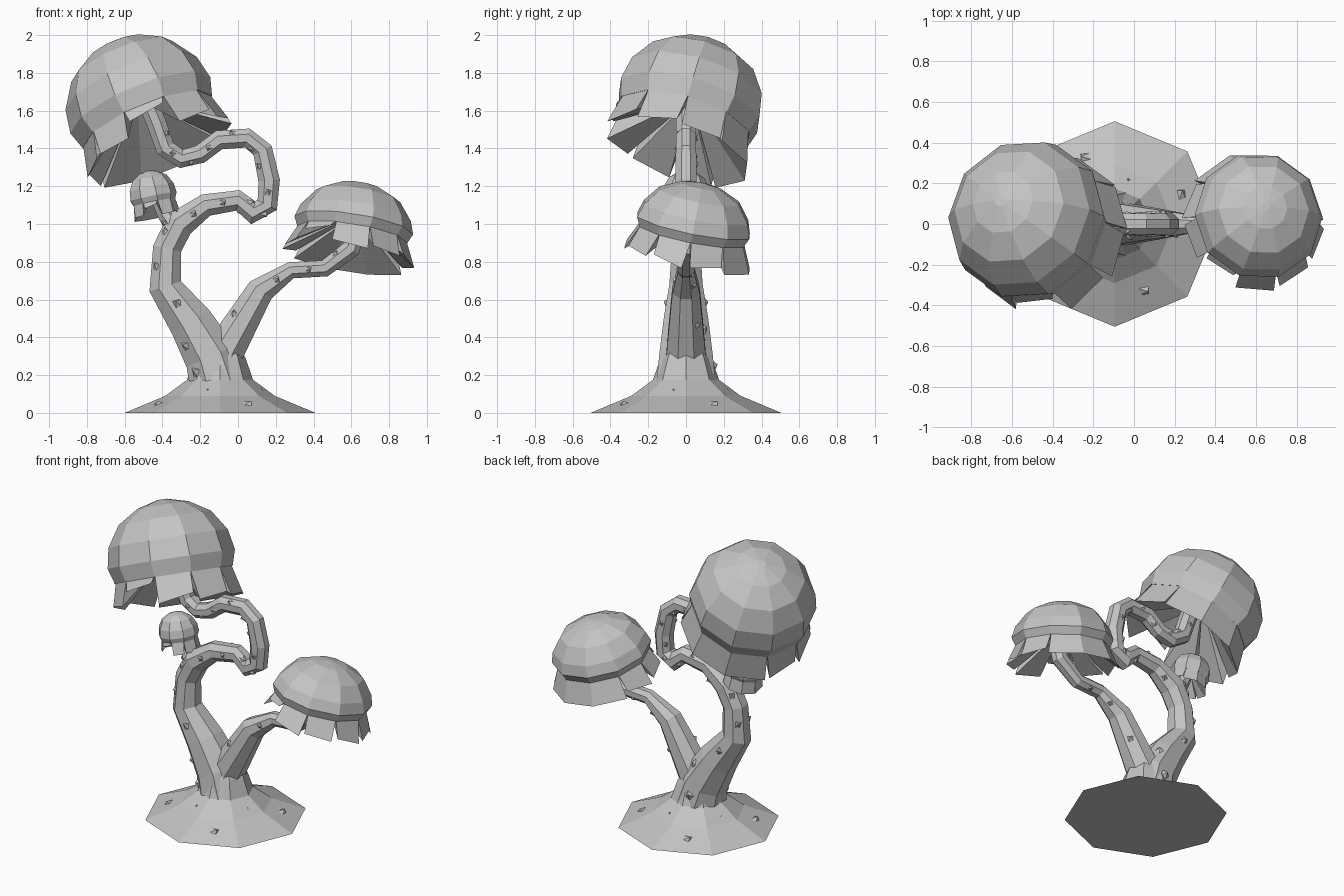
import bpy, bmesh, math, random
from mathutils import Vector

random.seed(4)
cube = bpy.data.objects.get("Cube")
if cube:
    bpy.data.objects.remove(cube, do_unlink=True)

grey = bpy.data.materials.new("plain grey")
grey.use_nodes = True
grey.diffuse_color = (0.55, 0.55, 0.55, 1)
grey.node_tree.nodes["Principled BSDF"].inputs["Base Color"].default_value = grey.diffuse_color


def finish(bm, name):
    bmesh.ops.recalc_face_normals(bm, faces=bm.faces)
    mesh = bpy.data.meshes.new(name)
    bm.to_mesh(mesh)
    bm.free()
    mesh.materials.append(grey)
    bpy.context.collection.objects.link(bpy.data.objects.new(name, mesh))


def skin(bm, rings):
    """Join rings of vertices with quads, then close both ends."""
    n = len(rings[0])
    loops = [[bm.verts.new(p) for p in ring] for ring in rings]
    for a, b in zip(loops, loops[1:]):
        for i in range(n):
            j = (i + 1) % n
            bm.faces.new((a[i], a[j], b[j], b[i]))
    bm.faces.new(loops[0][::-1])
    bm.faces.new(loops[-1])


def circle(r, n, phase=0.0):
    return [(r * math.cos(phase + math.tau * i / n), r * math.sin(phase + math.tau * i / n))
            for i in range(n)]


def thorn(bm, at, out, along, size):
    """Flat skewed spike lying on a surface."""
    side = out.cross(along).normalized()
    base = [at + along * size * u + side * size * v - out * size * 0.2
            for u, v in ((1, .6), (-.8, .9), (-1, -.4), (.5, -.9))]
    base = [bm.verts.new(p) for p in base]
    tip = bm.verts.new(at + out * size * 0.5 + along * size * 0.6)
    bm.faces.new(base)
    for i in range(4):
        bm.faces.new((base[i], base[(i + 1) % 4], tip))


def stem(name, path, thorn_from=0):
    """Eight-sided tube along (x, z, radius) points, with thorns front and back."""
    pts = [Vector((x, 0, z)) for x, z, r in path]
    across = Vector((0, 1, 0))
    rings = []
    for i, p in enumerate(pts):
        t = (pts[min(i + 1, len(pts) - 1)] - pts[max(i - 1, 0)]).normalized()
        if i == 0:
            t = Vector((0, 0, 1))
        nrm = across.cross(t)
        rings.append([p + nrm * u + across * v
                      for u, v in circle(path[i][2] * 1.12, 8, math.pi / 8)])
    bm = bmesh.new()
    skin(bm, rings)
    finish(bm, name)
    bm = bmesh.new()
    for i in range(thorn_from, len(pts) - 2):
        t = (pts[i + 1] - pts[i]).normalized()
        nrm = across.cross(t)
        r = (path[i][2] + path[i + 1][2]) / 2
        mid = (pts[i] + pts[i + 1]) / 2
        for s in (-1, 1):
            lean = random.choice((-0.75, 0, 0.75))
            out = nrm * math.sin(lean) + across * s * math.cos(lean)
            thorn(bm, mid + out * r * 1.04, out, t, 0.014 + r * 0.17)
    finish(bm, name + "_thorns")


def cap(name, centre, axis, profile, hang, flare, sides, gap_angles):
    """Faceted dome on a tilted axis with a ragged skirt and gills running to its hub."""
    rot = Vector((0, 0, 1)).rotation_difference(Vector(axis))

    def place(r, a, h):
        return Vector(centre) + rot @ Vector((r * math.cos(a), r * math.sin(a), h))

    rim = profile[0][0]
    shape = [(0.02, rim * 0.35), (rim * 0.6, rim * 0.22)] + profile
    bm = bmesh.new()
    skin(bm, [[place(r, math.tau * i / sides, h) for i in range(sides)] for r, h in shape])
    finish(bm, name + "_cap")

    # wedge-shaped skirt panels, full at the back and torn at the front
    bm = bmesh.new()
    for i in range(sides):
        a0, a1 = math.tau * i / sides, math.tau * (i + 1) / sides
        mid = (a0 + a1) / 2
        torn = math.sin(mid) < 0.45
        w = (a1 - a0) * (random.uniform(0.03, 0.12) if torn else 0)
        drop = [hang * (random.uniform(0.7, 1.0) if torn else 1) for _ in range(2)]
        low = [(a0 + w, drop[0]), (a1 - w, drop[1])]
        if any(abs(math.degrees(mid) - g) < 180 / sides for g in gap_angles):
            low = [(a0 + w, hang * 0.35), (a1 - w * 2, hang * 0.2)]
        t0, t1 = [bm.verts.new(place(rim * 0.98, a, 0.01)) for a in (a0, a1)]
        b0, b1 = [bm.verts.new(place(rim + flare * d / hang, a, -d)) for a, d in low]
        h0, h1 = [bm.verts.new(place(rim * 0.1, a, rim * 0.3)) for a in (a0, a1)]
        for face in ((t0, b0, b1, t1), (b0, h0, h1, b1), (t0, h0, b0), (t1, b1, h1),
                     (t0, t1, h1, h0)):
            bm.faces.new(face)
    finish(bm, name + "_skirt")


# flared root base
ROOT_X = -0.095
bm = bmesh.new()
skin(bm, [[(ROOT_X + x, y, z) for x, y in circle(r, 8)]
          for r, z in ((0.505, 0), (0.29, 0.09), (0.175, 0.175), (0.135, 0.29), (0.08, 0.4))])
finish(bm, "root_base")

# thorns on the roots
bm = bmesh.new()
for k in range(8):
    a = math.tau * (k + 0.5) / 8
    r, z = ((0.36, 0.045), (0.22, 0.11))[k % 2]
    radial = Vector((math.cos(a), math.sin(a), 0))
    out = (radial * 0.45 + Vector((0, 0, 0.9))).normalized()
    thorn(bm, radial * r + Vector((ROOT_X, 0, z)), out, out.cross(radial).normalized(), 0.042)
finish(bm, "root_thorns")

# curling main stem
stem("main_stem", [
    (-.105, .17, .15), (-.145, .3, .135), (-.25, .48, .113), (-.385, .67, .085),
    (-.375, .87, .073), (-.31, 1.0, .075), (-.17, 1.1, .058), (0, 1.125, .053),
    (.08, 1.06, .06), (.155, 1.1, .055), (.165, 1.23, .055), (.13, 1.39, .052),
    (.05, 1.455, .05), (-.1, 1.445, .05), (-.2, 1.37, .048), (-.3, 1.345, .048),
    (-.385, 1.4, .05), (-.43, 1.53, .05), (-.5, 1.7, .05)])

# branch reaching to the side cap
stem("side_branch", [
    (-.1, .2, .13), (-.07, .33, .1), (.12, .65, .07), (.28, .755, .043),
    (.46, .765, .043), (.6, .87, .048), (.63, 1.0, .048)], 1)

# short stalk of the bud
stem("bud_stalk", [(-.33, .98, .06), (-.39, 1.06, .04), (-.44, 1.16, .03)])

cap("large", (-.48, -.01, 1.54), (-.42, .3, 1),
    [(.37, 0), (.4, .1), (.375, .23), (.29, .36), (.16, .44), (.03, .475)],
    0.18, 0.04, 10, (270,))
cap("side", (.605, .03, .945), (.16, .2, 1),
    [(.295, 0), (.318, .05), (.295, .12), (.225, .21), (.11, .265), (.02, .28)],
    0.135, 0.06, 10, (234,))
cap("bud", (-.445, 0, 1.115), (-.2, .05, 1),
    [(.115, 0), (.128, .03), (.122, .08), (.095, .13), (.05, .16), (.01, .17)],
    0.08, 0.012, 9, (260,))
